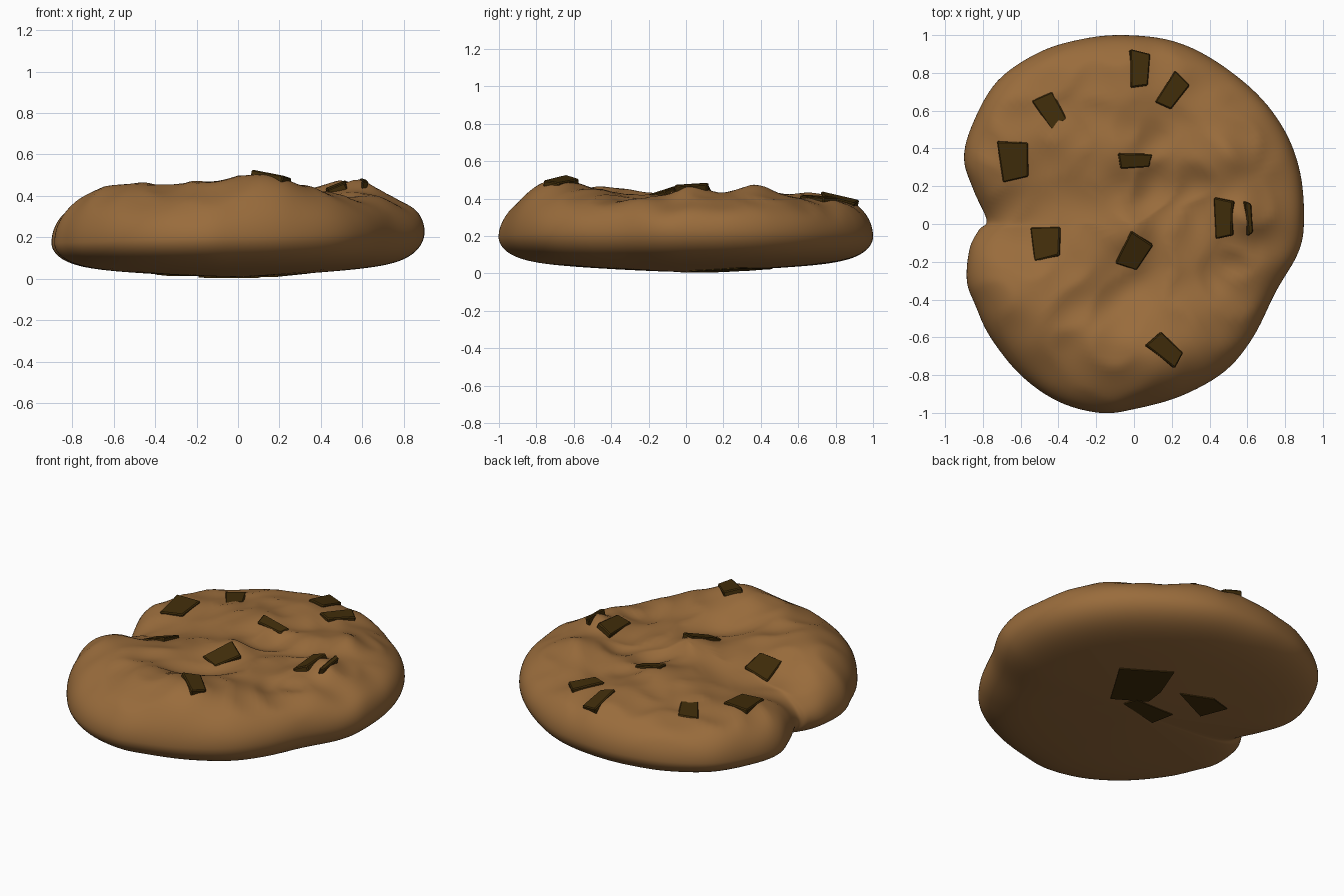
import bpy, bmesh, math
from mathutils import Vector, Matrix, noise
from mathutils.bvhtree import BVHTree

if "Cube" in bpy.data.objects:
    bpy.data.objects.remove(bpy.data.objects["Cube"])


def material(name, rgb):
    m = bpy.data.materials.new(name)
    m.diffuse_color = (*rgb, 1)
    m.use_nodes = True
    m.node_tree.nodes["Principled BSDF"].inputs["Base Color"].default_value = m.diffuse_color
    return m


DOUGH = material("baked dough", (0.32, 0.15, 0.045))
CHOC = material("dark chocolate", (0.052, 0.026, 0.003))


def finish(bm, name, mat):
    me = bpy.data.meshes.new(name)
    bm.to_mesh(me)
    ob = bpy.data.objects.new(name, me)
    bpy.context.collection.objects.link(ob)
    me.materials.append(mat)
    return ob


# Outline seen from above, starting at the notch on the left
OUTLINE = [(-.78, .02), (-.85, .18), (-.90, .35), (-.85, .54), (-.72, .76), (-.5, .91),
           (-.27, .98), (-.05, 1.0), (.2, .97), (.42, .87), (.65, .69), (.8, .49),
           (.88, .27), (.9, .02), (.87, -.15), (.75, -.36), (.63, -.6), (.48, -.78),
           (.25, -.91), (0, -.98), (-.18, -1.0), (-.4, -.94), (-.6, -.8), (-.76, -.6),
           (-.84, -.43), (-.885, -.3), (-.87, -.13), (-.82, -.03)]


def smooth_loop(pts, steps):
    pts = [Vector(p) for p in pts]
    n, out = len(pts), []
    for i in range(n):
        a, b, c, d = (pts[(i + k) % n] for k in (-1, 0, 1, 2))
        for j in range(steps):
            t = j / steps
            out.append(.5 * (2 * b + (c - a) * t + (2 * a - 5 * b + 4 * c - d) * t * t
                             + (3 * b - a - 3 * c + d) * t ** 3))
    return out


# Lumps and hollows of the top: x, y, radius, height
LUMPS = [(.14, -.73, .26, .1), (-.2, -.65, .2, .045), (-.6, -.45, .25, .06),
         (.58, .03, .12, .06), (.5, .36, .12, .05), (-.55, .1, .24, -.085),
         (-.84, .02, .15, -.1), (.05, .14, .15, -.03), (.2, .5, .13, -.035),
         (.42, -.25, .13, -.035), (0, -.03, .1, .05), (0, -.32, .13, -.035),
         (-.1, -.45, .12, -.03), (-.28, -.3, .1, .02), (-.1, .36, .12, .035),
         (-.45, .6, .18, -.045), (0, .93, .25, .03), (.1, .7, .1, -.015),
         (.3, .15, .13, -.03)]


def top_height(x, y):
    h = .415
    for cx, cy, r, a in LUMPS:
        h += a * math.exp(-((x - cx) ** 2 + (y - cy) ** 2) / (r * r))
    rough = .7 + .6 / (1 + math.exp(-4 * (x + y)))      # craggier to the back right
    h += .022 * noise.noise(Vector((x * 3.5, y * 3.5, 1)))
    # creased ridges
    h += .035 * rough * (.3 - abs(noise.noise(Vector((x * 4.5, y * 4.5, 4)))))
    return h


def dough_point(edge, s, top):
    x, y = edge * s
    mid = .2 + .03 * x
    if top:
        z = mid + (top_height(x, y) - mid) * math.sqrt(max(0, 1 - s ** 6.5))
    else:
        z = mid - (mid - .068 - .01 * x) * math.sqrt(max(0, 1 - s ** 9)) - .06 * (1 - s ** 1.4)
    return (x, y, z)


# Cookie dough: rings from the top centre, round the rim, to the bottom centre
edge = smooth_loop(OUTLINE, 6)
n = len(edge)
N = 40
sizes = [math.sin(math.pi / 2 * k / N) for k in range(1, N + 1)]
rings = [(s, True) for s in sizes] + [(s, False) for s in reversed(sizes[:-1])]
bm = bmesh.new()
grid = [[bm.verts.new(dough_point(e, s, top)) for e in edge] for s, top in rings]
for r0, r1 in zip(grid, grid[1:]):
    for i in range(n):
        j = (i + 1) % n
        bm.faces.new((r0[i], r1[i], r1[j], r0[j]))
for ring, top in ((grid[0], True), (grid[-1], False)):
    c = bm.verts.new(dough_point(Vector((0, 0)), 0, top))
    for i in range(n):
        bm.faces.new((c, ring[i], ring[(i + 1) % n]))
bmesh.ops.recalc_face_normals(bm, faces=bm.faces)
for f in bm.faces:
    f.smooth = True
tree = BVHTree.FromBMesh(bm)
finish(bm, "cookie_dough", DOUGH)
bm.free()


def surface(x, y, d):
    """Point and outward normal of the dough, seen from above (d=1) or below (d=-1)."""
    loc, nor, _, _ = tree.ray_cast(Vector((x, y, d * 2)), Vector((0, 0, -d)))
    return loc, (nor if nor.z * d > 0 else -nor)


# Top chocolate chunks: tapered blocks sunk into the surface, following its slope
def top_chunk(name, x, y, w, l, turn, proud=.008, thick=.06):
    loc = surface(x, y, 1)[0]
    nor = sum((surface(x + dx, y + dy, 1)[1] for dx, dy in
               ((0, 0), (.05, 0), (-.05, 0), (0, .05), (0, -.05))), Vector()).normalized()
    b = bmesh.new()
    bmesh.ops.create_cube(b, size=1)
    for v in b.verts:
        taper = 1 + .18 * v.co.y
        v.co = Vector((v.co.x * w * taper, v.co.y * l * (1 - .2 * v.co.x),
                       (v.co.z - .5) * thick + proud))
    bmesh.ops.bevel(b, geom=b.edges[:], offset=.006, segments=1, affect='EDGES')
    rot = Vector((0, 0, 1)).rotation_difference(nor).to_matrix().to_4x4()
    b.transform(Matrix.Translation(loc) @ rot @ Matrix.Rotation(math.radians(turn), 4, 'Z'))
    finish(b, name, CHOC)
    b.free()


TOP = [(-.44, .6, .11, .18, 32), (.03, .82, .1, .19, -3), (.205, .7, .1, .18, -35),
       (-.635, .335, .15, .2, 5), (.005, .335, .17, .075, 0), (.475, .03, .1, .2, 0),
       (.61, .03, .03, .17, 5), (-.465, -.1, .15, .17, 5), (0, -.15, .13, .18, -28),
       (.17, -.665, .1, .18, 50)]
for k, c in enumerate(TOP):
    top_chunk(f"top_chunk_{k + 1}", *c)

# Bottom chocolate chunks: broken slabs lying just proud of the underside
BOTTOM = [[(.35, .29), (.09, .46), (.02, .26), (.01, .14), (.19, .02)],
          [(.1, .03), (.07, .11), (-.19, .11), (-.16, -.03)],
          [(-.08, .31), (-.27, .38), (-.4, .34), (-.33, .19)]]
for k, poly in enumerate(BOTTOM):
    b = bmesh.new()
    low = [b.verts.new((x, y, surface(x, y, -1)[0].z - .007)) for x, y in poly]
    face = b.faces.new(low)
    up = bmesh.ops.extrude_face_region(b, geom=[face])
    for v in up["geom"]:
        if isinstance(v, bmesh.types.BMVert):
            v.co.z += .04
    bmesh.ops.recalc_face_normals(b, faces=b.faces)
    finish(b, f"bottom_chunk_{k + 1}", CHOC)
    b.free()
